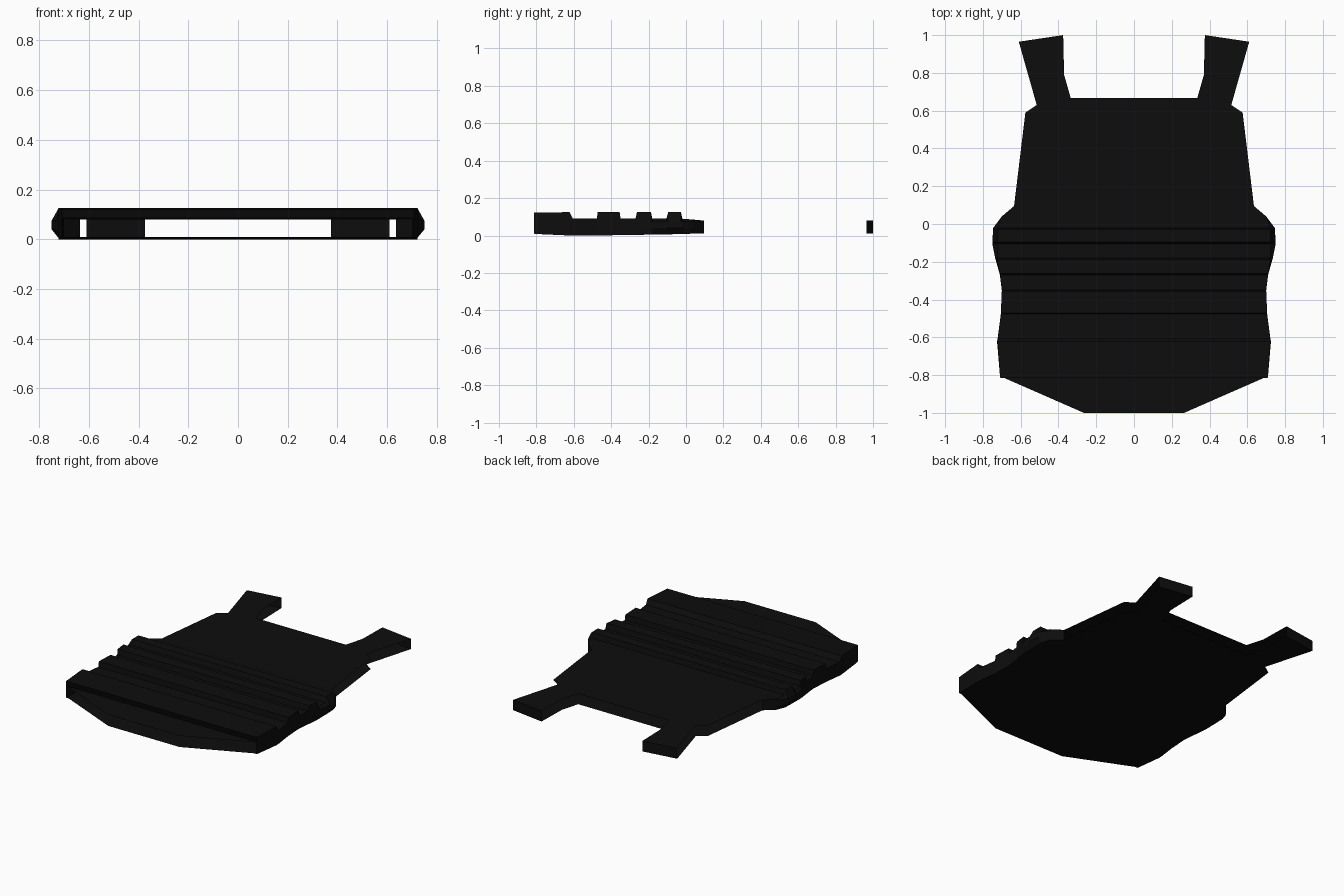
import bpy, bmesh

if "Cube" in bpy.data.objects:
    bpy.data.objects.remove(bpy.data.objects["Cube"])

black = bpy.data.materials.new("matte black fabric")
black.diffuse_color = (0.004, 0.004, 0.004, 1)
black.use_nodes = True
black.node_tree.nodes["Principled BSDF"].inputs["Base Color"].default_value = black.diffuse_color

TOP, BOTTOM = 0.08, 0.01


def build(name, faces):
    """Make one flat-shaded object from a list of polygons."""
    bm = bmesh.new()
    for poly in faces:
        bm.faces.new([bm.verts.new(p) for p in poly])
    bmesh.ops.remove_doubles(bm, verts=bm.verts, dist=0.0005)
    bmesh.ops.recalc_face_normals(bm, faces=bm.faces)
    me = bpy.data.meshes.new(name)
    bm.to_mesh(me)
    bm.free()
    me.materials.append(black)
    ob = bpy.data.objects.new(name, me)
    bpy.context.collection.objects.link(ob)
    return ob


def mirrored(half):
    """Close a right-hand outline with its mirror image."""
    return half + [(-x, y) for x, y in reversed(half)]


def at(outline, z):
    return [(x, y, z) for x, y in outline]


# Upper chest with shoulder straps: open front and back sheets
chest = mirrored([(0.635, 0.095), (0.575, 0.59), (0.515, 0.63), (0.61, 0.965),
                  (0.375, 1.0), (0.37, 0.79), (0.335, 0.667)])
build("chest_front_sheet", [at(chest, TOP)])
build("chest_back_sheet", [list(reversed(at(chest, BOTTOM)))])

# End walls of the shoulder straps
for side, label in ((1, "right"), (-1, "left")):
    a, b = (side * 0.61, 0.965), (side * 0.375, 1.0)
    build(label + "_strap_end", [[(*a, BOTTOM), (*b, BOTTOM), (*b, TOP), (*a, TOP)]])

# Waist with raised webbing bands: (y, half width, front height, back height)
stations = [
    (0.095, 0.635, 0.080, 0.010), (0.04, 0.70, 0.085, 0.010),
    (-0.02, 0.745, 0.090, 0.008), (-0.027, 0.746, 0.125, 0.008),
    (-0.095, 0.75, 0.125, 0.006), (-0.105, 0.75, 0.090, 0.006),
    (-0.18, 0.735, 0.090, 0.005), (-0.187, 0.733, 0.125, 0.005),
    (-0.262, 0.712, 0.125, 0.003), (-0.27, 0.71, 0.090, 0.003),
    (-0.35, 0.70, 0.090, 0.002), (-0.355, 0.70, 0.125, 0.002),
    (-0.472, 0.705, 0.125, 0.000), (-0.477, 0.705, 0.090, 0.000),
    (-0.605, 0.722, 0.090, 0.000), (-0.622, 0.725, 0.125, 0.000),
    (-0.80, 0.71, 0.122, 0.008), (-0.814, 0.708, 0.122, 0.010),
]


def section(y, w, zt, zb):
    a = min(w, 0.722)
    right = [(a, zb), (w, 0.04), (w, 0.075), (a, zt)]
    ring = right + [(-x, z) for x, z in reversed(right)]
    return [(x, y, z) for x, z in ring]


rings = [section(*s) for s in stations]
waist = []
for r, s in zip(rings, rings[1:]):
    n = len(r)
    waist += [[r[i], r[(i + 1) % n], s[(i + 1) % n], s[i]] for i in range(n)]
build("waist_with_bands", waist)

# Lip below the lowest band
w = 0.708
build("lower_lip", [[(-w, -0.814, 0.122), (w, -0.814, 0.122),
                     (w, -0.80, 0.085), (-w, -0.80, 0.085)]])

# Tapered lower flap, open along its edge
flap = mirrored([(0.71, -0.805), (0.265, -1.0)])
build("flap_front_sheet", [at(flap, 0.085)])
build("flap_back_sheet", [at(flap, BOTTOM)])
